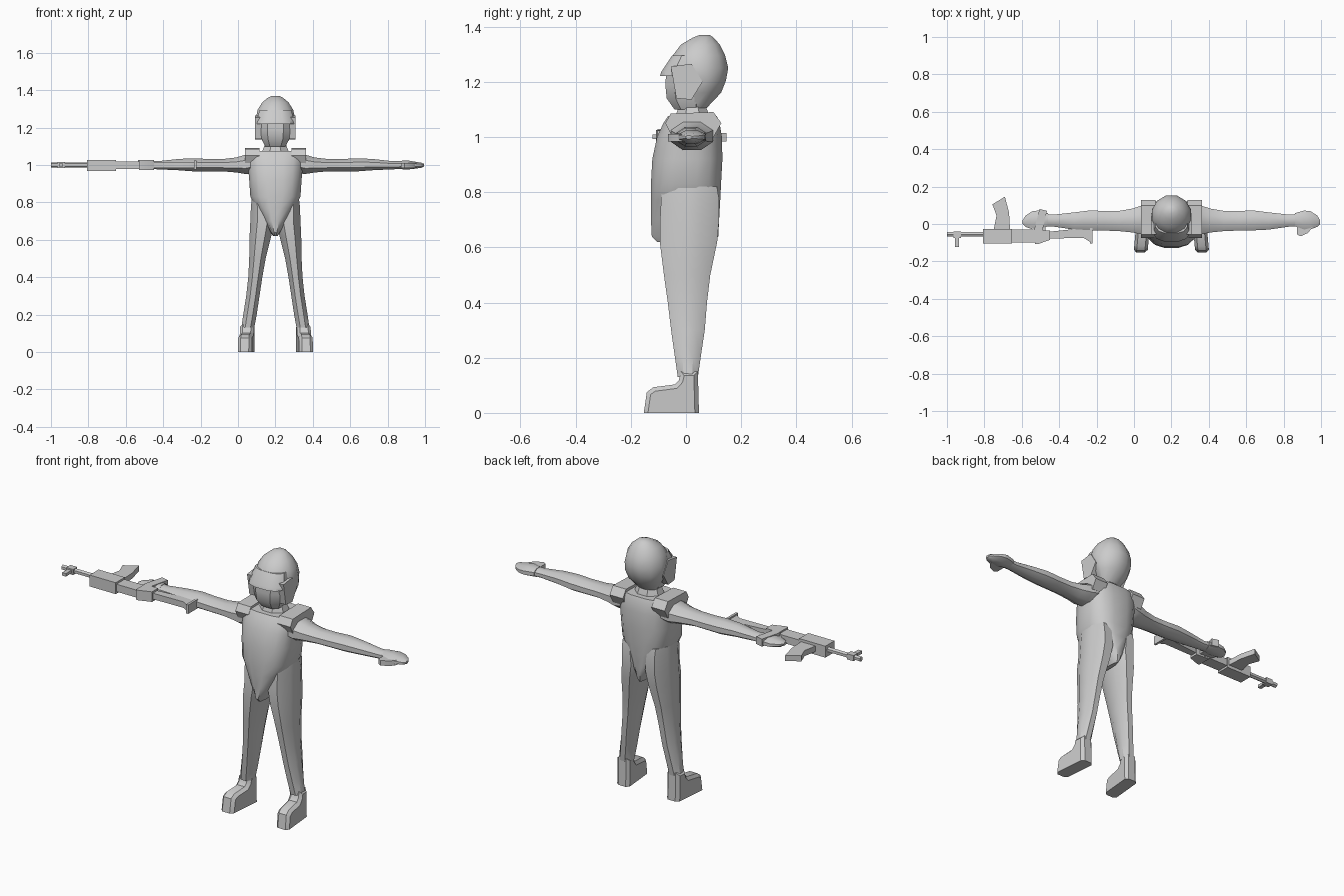
import bpy, bmesh, math
from mathutils import Vector

CX = 0.2  # the figure stands off-centre because of the rifle

grey = bpy.data.materials.new("plain_grey")
grey.diffuse_color = (0.6, 0.6, 0.6, 1)


def finish(name, bm, x=0.0, mirror=False, angle=35):
    bmesh.ops.recalc_face_normals(bm, faces=bm.faces)
    me = bpy.data.meshes.new(name)
    bm.to_mesh(me)
    bm.free()
    me.materials.append(grey)
    ob = bpy.data.objects.new(name, me)
    ob.location.x = x
    bpy.context.collection.objects.link(ob)
    bpy.ops.object.select_all(action='DESELECT')
    ob.select_set(True)
    bpy.context.view_layer.objects.active = ob
    bpy.ops.object.shade_smooth_by_angle(angle=math.radians(angle))
    if mirror:
        m = ob.modifiers.new("mirror", 'MIRROR')
        m.use_mirror_merge = False
    return ob


def loft(name, rings, axis='z', n=8, e=1.0, **kw):
    """Rings are (position, u0, u1, v0, v1): u,v = x,y along z or y,z along x."""
    bm = bmesh.new()
    top = max(math.cos(math.pi / n), 0.01) ** e
    loops = []
    for p, u0, u1, v0, v1 in rings:
        loop = []
        for i in range(n):
            a = 2 * math.pi * (i + 0.5) / n
            c, s = math.cos(a), math.sin(a)
            u = (u0 + u1) / 2 + (u1 - u0) / 2 * math.copysign(abs(c) ** e, c) / top
            v = (v0 + v1) / 2 + (v1 - v0) / 2 * math.copysign(abs(s) ** e, s) / top
            loop.append(bm.verts.new((u, v, p) if axis == 'z' else (p, u, v)))
        loops.append(loop)
    for a, b in zip(loops, loops[1:]):
        for i in range(n):
            j = (i + 1) % n
            bm.faces.new((a[i], a[j], b[j], b[i]))
    bm.faces.new(loops[0])
    bm.faces.new(loops[-1])
    return finish(name, bm, **kw)


def plate(name, pts, lo, hi, axis='z', bevel=0.0, shear=0.0, **kw):
    """Extrude an outline: (x, y) along z, or (y, z) along x."""
    bm = bmesh.new()
    put = (lambda p, t: (p[0], p[1], t)) if axis == 'z' else (lambda p, t: (t + shear * p[0], *p))
    a = [bm.verts.new(put(p, lo)) for p in pts]
    b = [bm.verts.new(put(p, hi)) for p in pts]
    bm.faces.new(a)
    bm.faces.new(b)
    for i in range(len(pts)):
        j = (i + 1) % len(pts)
        bm.faces.new((a[i], a[j], b[j], b[i]))
    if bevel:
        bmesh.ops.recalc_face_normals(bm, faces=bm.faces)
        up = [ed for ed in bm.edges if max(v.co.z for v in ed.verts) > 0.05
              and abs(ed.verts[0].co.x - ed.verts[1].co.x) < abs(hi - lo) * 0.6]
        bmesh.ops.bevel(bm, geom=up, offset=bevel, segments=1, affect='EDGES')
    return finish(name, bm, **kw)


def box(name, x0, x1, y0, y1, z0, z1, **kw):
    return plate(name, [(x0, y0), (x1, y0), (x1, y1), (x0, y1)], z0, z1, **kw)


# torso vest, tapering to a point at the crotch
torso = [(0.62, 0.012, -0.105, 0.105), (0.64, 0.026, -0.124, 0.117),
         (0.70, 0.062, -0.127, 0.12), (0.77, 0.103, -0.127, 0.124),
         (0.83, 0.134, -0.127, 0.127), (0.92, 0.14, -0.122, 0.132),
         (1.00, 0.147, -0.105, 0.13), (1.05, 0.152, -0.082, 0.122),
         (1.075, 0.15, -0.065, 0.112)]
loft("torso_vest", [(z, -w, w, a, b) for z, w, a, b in torso], n=16, e=0.75, x=CX)
# shoulder straps
plate("shoulder_strap", [(-0.075, 1.05), (-0.055, 1.085), (0.10, 1.09), (0.128, 1.05), (0.1, 1.0), (-0.05, 1.0)],
      0.085, 0.163, axis='x', x=CX, mirror=True)
# neck
loft("neck", [(1.05, -0.08, 0.08, -0.045, 0.09), (1.085, -0.066, 0.066, -0.035, 0.082),
              (1.14, -0.045, 0.045, -0.015, 0.06)], x=CX)

# head: helmet shell, face, brim and cheek guards
helmet = [(1.105, 0.055, 0.0, 0.075), (1.16, 0.088, -0.015, 0.127), (1.205, 0.105, -0.04, 0.145),
          (1.25, 0.105, -0.065, 0.153), (1.295, 0.095, -0.048, 0.142),
          (1.335, 0.07, -0.018, 0.122), (1.36, 0.04, 0.025, 0.10), (1.37, 0.018, 0.05, 0.085)]
loft("helmet", [(z, -w, w, a, b) for z, w, a, b in helmet], n=12, x=CX)
loft("face", [(1.1, -0.055, 0.055, -0.042, 0.06), (1.14, -0.074, 0.074, -0.07, 0.07),
              (1.19, -0.08, 0.08, -0.075, 0.07), (1.25, -0.08, 0.08, -0.07, 0.07)],
     n=8, e=0.7, x=CX)
loft("helmet_brim", [(1.22, -0.1, 0.1, -0.094, 0.05), (1.235, -0.1, 0.1, -0.09, 0.06),
                     (1.295, -0.085, 0.085, -0.05, 0.06)], n=12, e=0.75, x=CX)
plate("cheek_guard", [(-0.055, 1.255), (0.02, 1.265), (0.06, 1.2), (0.02, 1.135), (-0.035, 1.14)],
      0.075, 0.108, axis='x', x=CX, mirror=True)

# arms with shoulder cap, elbow, wrist
arm = [(0.12, -0.055, 0.10, 0.955, 1.075), (0.16, -0.055, 0.098, 0.952, 1.055),
       (0.21, -0.045, 0.082, 0.96, 1.04), (0.28, -0.038, 0.07, 0.966, 1.032),
       (0.36, -0.035, 0.07, 0.966, 1.032), (0.44, -0.034, 0.072, 0.966, 1.036),
       (0.52, -0.03, 0.062, 0.972, 1.032), (0.63, -0.014, 0.05, 0.977, 1.02),
       (0.69, -0.012, 0.055, 0.979, 1.02)]
loft("arm", arm, axis='x', x=CX, mirror=True)
hand = [(0.66, -0.012, 0.058, 0.978, 1.022), (0.71, -0.03, 0.072, 0.976, 1.024),
        (0.745, -0.028, 0.068, 0.98, 1.018), (0.78, -0.015, 0.045, 0.985, 1.012),
        (0.795, 0.0, 0.02, 0.992, 1.006)]
loft("hand", hand, axis='x', x=CX, mirror=True)
plate("thumb", [(0.672, 0.0), (0.672, -0.055), (0.69, -0.066), (0.73, -0.048), (0.755, -0.015), (0.74, 0.01)],
      0.983, 1.01, x=CX, mirror=True)

# legs
leg = [(0.82, 0.03, 0.126, -0.085, 0.112), (0.78, 0.015, 0.131, -0.09, 0.119),
       (0.70, 0.004, 0.134, -0.094, 0.12), (0.62, 0.022, 0.138, -0.095, 0.113),
       (0.50, 0.052, 0.14, -0.08, 0.088), (0.40, 0.07, 0.145, -0.066, 0.076),
       (0.30, 0.085, 0.156, -0.054, 0.068), (0.20, 0.10, 0.172, -0.04, 0.053),
       (0.13, 0.113, 0.182, -0.03, 0.043)]
loft("leg", leg, x=CX, mirror=True)
# boots, toes turned slightly outward
boot = [(-0.153, 0.0), (-0.142, 0.075), (-0.118, 0.093), (-0.04, 0.103), (-0.026, 0.118),
        (-0.018, 0.15), (0.043, 0.15), (0.047, 0.0)]
plate("boot", boot, 0.114, 0.188, axis='x', bevel=0.015, shear=-0.09, x=CX, mirror=True)

# rifle, lying on its side across the right hand
loft("rifle_barrel", [(-1.0, -0.067, -0.043, 0.988, 1.012),
                      (-0.79, -0.067, -0.043, 0.988, 1.012)], axis='x', n=6)
box("rifle_front_sight", -0.957, -0.935, -0.122, -0.06, 0.992, 1.008)
box("rifle_sight_base", -0.965, -0.925, -0.075, -0.04, 0.985, 1.015)
box("rifle_handguard", -0.807, -0.652, -0.104, -0.027, 0.967, 1.028)
box("rifle_receiver", -0.655, -0.5, -0.098, -0.03, 0.978, 1.018)
plate("rifle_rear_receiver", [(-0.53, -0.03), (-0.53, -0.108), (-0.515, -0.108), (-0.45, -0.085), (-0.45, -0.035)],
      0.972, 1.026)
plate("rifle_magazine", [(-0.75, -0.03), (-0.735, 0.045), (-0.757, 0.105), (-0.69, 0.146),
                         (-0.668, 0.06), (-0.663, -0.03)], 0.984, 1.014)
plate("rifle_grip", [(-0.535, -0.035), (-0.49, -0.035), (-0.465, 0.07), (-0.505, 0.08)], 0.986, 1.026)
plate("rifle_stock", [(-0.46, -0.042), (-0.27, -0.022), (-0.222, -0.014), (-0.222, -0.104),
                      (-0.27, -0.074), (-0.46, -0.078)], 0.984, 1.016)
box("rifle_butt_plate", -0.235, -0.222, -0.104, -0.014, 0.976, 1.024)
